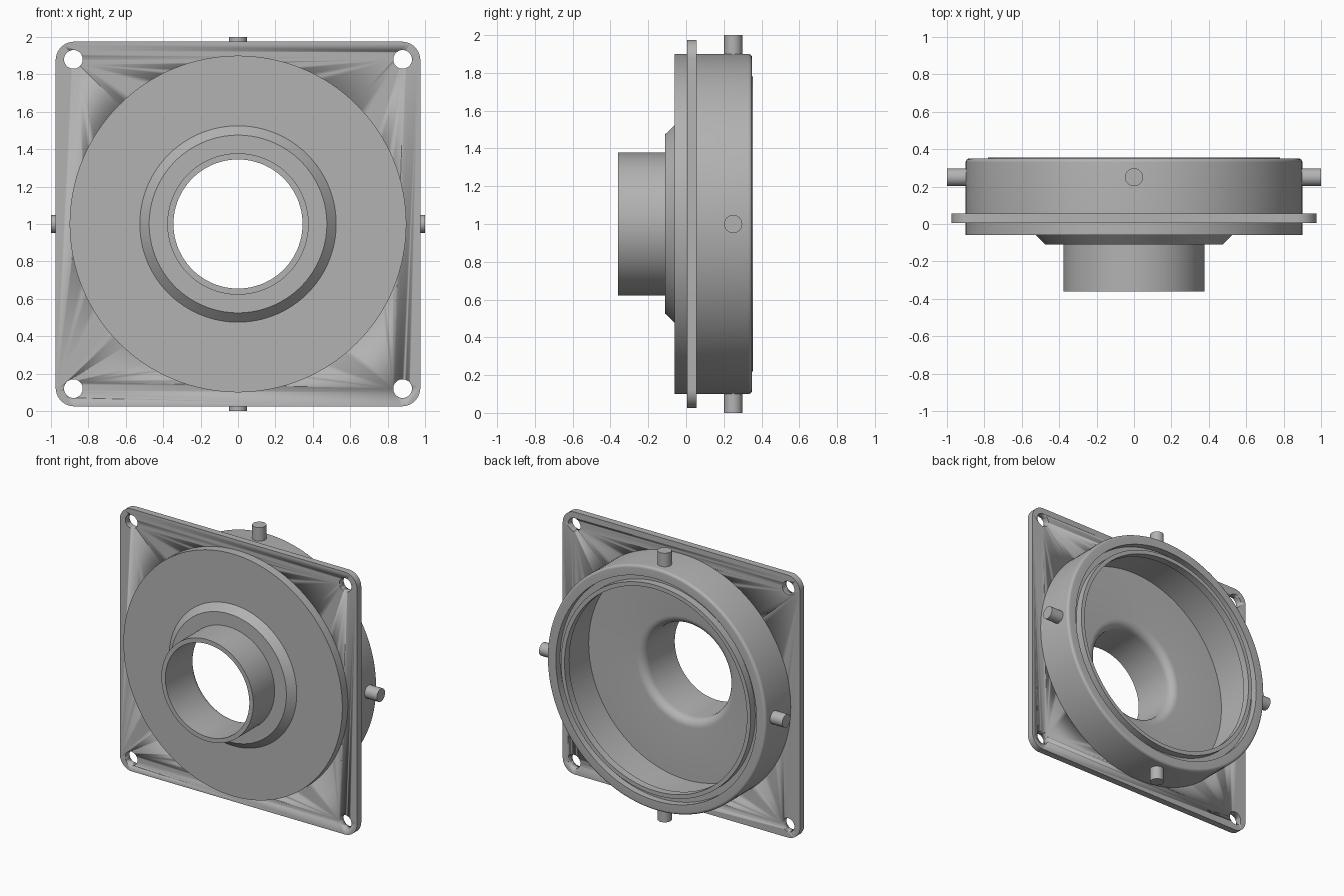
import bpy, bmesh, math
from mathutils import Vector, Matrix

old = bpy.data.objects.get("Cube")
if old:
    bpy.data.objects.remove(old, do_unlink=True)

grey = bpy.data.materials.new("plain_grey")
grey.use_nodes = True
colour = (0.45, 0.45, 0.45, 1)
grey.diffuse_color = colour
grey.node_tree.nodes["Principled BSDF"].inputs["Base Color"].default_value = colour

CENTRE = Vector((0, 0, 1))


def finish(name, bm, smooth=True):
    bmesh.ops.recalc_face_normals(bm, faces=bm.faces)
    mesh = bpy.data.meshes.new(name)
    bm.to_mesh(mesh)
    bm.free()
    mesh.materials.append(grey)
    obj = bpy.data.objects.new(name, mesh)
    bpy.context.collection.objects.link(obj)
    if smooth:
        bpy.ops.object.select_all(action='DESELECT')
        obj.select_set(True)
        bpy.context.view_layer.objects.active = obj
        bpy.ops.object.shade_smooth_by_angle(angle=math.radians(30))
    return obj


def arc(r, y, size, start, end, steps=6):
    """Quarter-round profile points, angles in degrees."""
    angles = [math.radians(start + (end - start) * i / steps) for i in range(steps + 1)]
    return [(r + size * math.cos(a), y + size * math.sin(a)) for a in angles]


def lathe(name, profile, steps=128):
    """Spin a closed (radius, y) profile round the front-back axis."""
    bm = bmesh.new()
    rings = []
    for i in range(steps):
        a = 2 * math.pi * i / steps
        rings.append([bm.verts.new((r * math.cos(a), y, 1 + r * math.sin(a))) for r, y in profile])
    n = len(profile)
    for i in range(steps):
        a, b = rings[i], rings[(i + 1) % steps]
        for j in range(n):
            k = (j + 1) % n
            bm.faces.new((a[j], a[k], b[k], b[j]))
    return finish(name, bm)


def cylinder(name, radius, length, centre, direction, segments=32):
    bm = bmesh.new()
    turn = Vector((0, 0, 1)).rotation_difference(Vector(direction)).to_matrix().to_4x4()
    bmesh.ops.create_cone(bm, cap_ends=True, segments=segments, radius1=radius, radius2=radius,
                          depth=length, matrix=Matrix.Translation(centre) @ turn)
    return finish(name, bm)


# Housing with front neck, rounded bore mouth, hollow back and grooved rim
profile = [(0.345, -0.36), (0.378, -0.36), (0.378, -0.11), (0.475, -0.11), (0.525, -0.06), (0.9, -0.06)]
profile += arc(0.88, 0.33, 0.02, 0, 90)
profile += [(0.825, 0.35), (0.825, 0.30), (0.78, 0.30), (0.78, 0.355), (0.75, 0.355),
            (0.75, 0.30), (0.8, 0.30), (0.8, 0.0)]
profile += arc(0.405, -0.06, 0.06, 90, 180)
lathe("housing", profile)

# Square mounting plate with rounded corners, ringed round the housing
HALF, CORNER, HOLE = 0.975, 0.1, 0.88
bm = bmesh.new()
outline = []
for quarter, (sx, sz) in enumerate([(1, 1), (-1, 1), (-1, -1), (1, -1)]):
    cx, cz = sx * (HALF - CORNER), sz * (HALF - CORNER)
    for x, z in arc(cx, cz, CORNER, 90 * quarter, 90 * quarter + 90, 10):
        outline.append(bm.verts.new((x, 0.005, 1 + z)))
face = bm.faces.new(outline)
solid = bmesh.ops.extrude_face_region(bm, geom=[face])
bmesh.ops.translate(bm, vec=(0, 0.05, 0),
                    verts=[v for v in solid["geom"] if isinstance(v, bmesh.types.BMVert)])
plate = finish("mounting_plate", bm)

# Cut the four screw holes and the central opening
cutters = [cylinder("opening_cutter", 0.86, 0.4, CENTRE, (0, 1, 0), 128)]
for sx in (-1, 1):
    for sz in (-1, 1):
        cutters.append(cylinder("screw_hole_cutter", 0.05, 0.4,
                                CENTRE + Vector((sx * HOLE, 0, sz * HOLE)), (0, 1, 0)))
for cutter in cutters:
    cutter.hide_render = True
    mod = plate.modifiers.new("cut", 'BOOLEAN')
    mod.operation = 'DIFFERENCE'
    mod.solver = 'EXACT'
    mod.object = cutter
    bpy.context.view_layer.objects.active = plate
    bpy.ops.object.modifier_apply(modifier=mod.name)
    bpy.data.objects.remove(cutter, do_unlink=True)

# Four radial pins
for name, d in [("left_pin", (1, 0, 0)), ("right_pin", (-1, 0, 0)),
                ("top_pin", (0, 0, 1)), ("bottom_pin", (0, 0, -1))]:
    cylinder(name, 0.048, 0.13, CENTRE + Vector(d) * 0.935 + Vector((0, 0.25, 0)), d)
